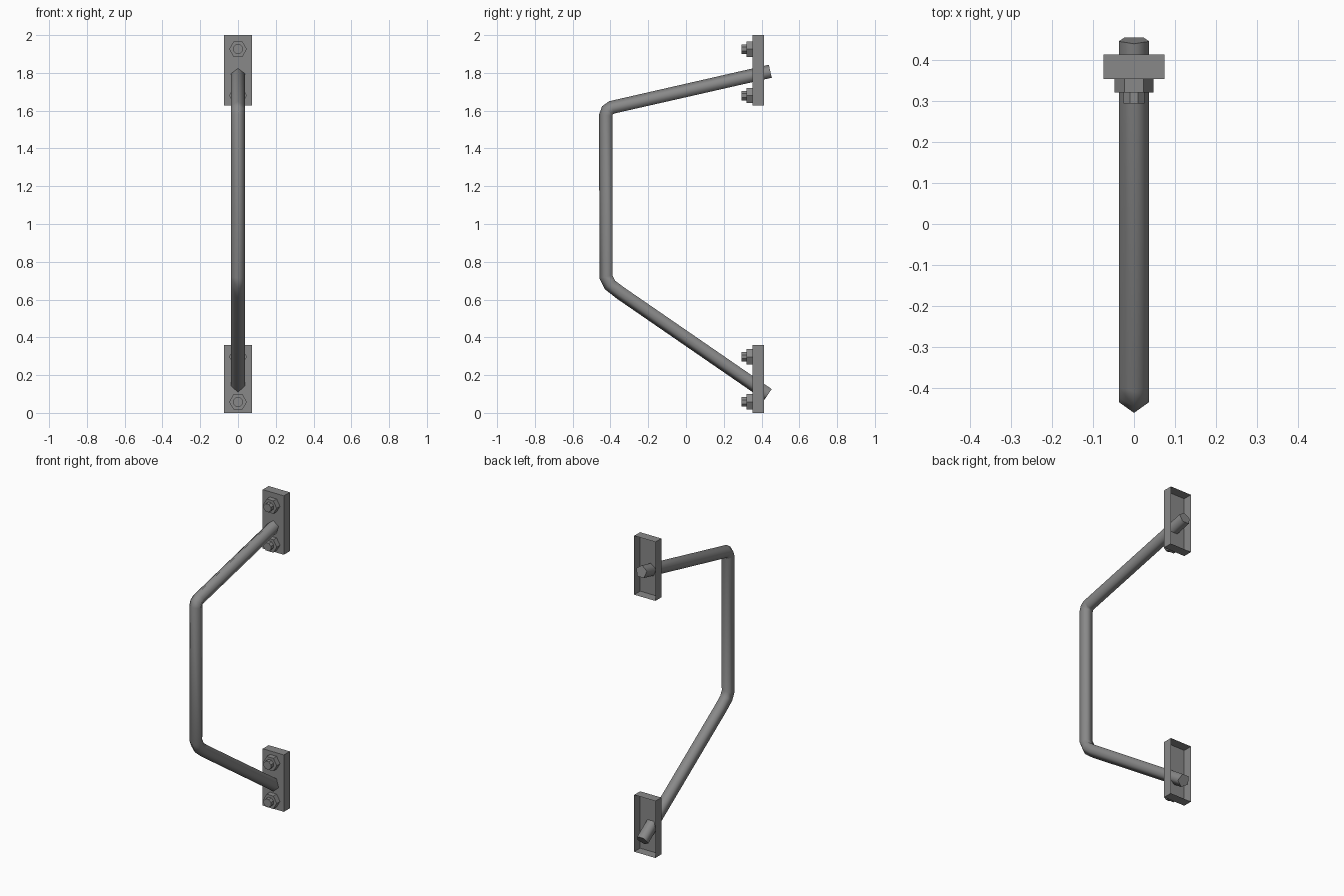
import bpy
import bmesh
from math import sin, cos, pi
from mathutils import Vector, Matrix

cube = bpy.data.objects.get("Cube")
if cube:
    bpy.data.objects.remove(cube, do_unlink=True)

metal = bpy.data.materials.new("grey_metal")
metal.use_nodes = True
colour = (0.25, 0.25, 0.25, 1)
metal.diffuse_color = colour
metal.node_tree.nodes["Principled BSDF"].inputs["Base Color"].default_value = colour


def add_object(name, bm):
    bmesh.ops.recalc_face_normals(bm, faces=bm.faces)
    mesh = bpy.data.meshes.new(name)
    bm.to_mesh(mesh)
    bm.free()
    mesh.materials.append(metal)
    obj = bpy.data.objects.new(name, mesh)
    bpy.context.collection.objects.link(obj)
    return obj


# Bent handle bar: a five-sided tube swept along a path in the side plane
def make_bar(name, path, radius, sides=5):
    points = [Vector((0, y, z)) for y, z in path]
    bm = bmesh.new()
    rings = []
    for i, p in enumerate(points):
        # average the neighbouring directions at each bend
        before = (p - points[i - 1]).normalized() if i else Vector()
        after = (points[i + 1] - p).normalized() if i + 1 < len(points) else Vector()
        t = (before + after).normalized()
        outward = Vector((0, t.z, -t.y))
        side = Vector((1, 0, 0))
        angles = [2 * pi * k / sides for k in range(sides)]
        rings.append([bm.verts.new(p + radius * (outward * cos(a) + side * sin(a)))
                      for a in angles])
    for a, b in zip(rings, rings[1:]):
        for k in range(sides):
            n = (k + 1) % sides
            bm.faces.new((a[k], a[n], b[n], b[k])).smooth = True
    bm.faces.new(rings[0])
    bm.faces.new(rings[-1])
    # flat end caps keep crisp rims
    for ring in (rings[0], rings[-1]):
        for k in range(sides):
            bm.edges.get((ring[k], ring[(k + 1) % sides])).smooth = False
    return add_object(name, bm)


# Mounting plate: a shallow box left open at the back
def make_plate(name, z_low, z_high):
    front, back = 0.353, 0.412
    bm = bmesh.new()
    bmesh.ops.create_cube(bm, size=1)
    bmesh.ops.scale(bm, vec=(0.148, back - front, z_high - z_low), verts=bm.verts)
    bmesh.ops.translate(bm, vec=(0, (front + back) / 2, (z_low + z_high) / 2),
                        verts=bm.verts)
    rear = max(bm.faces, key=lambda f: f.calc_center_median().y)
    bmesh.ops.delete(bm, geom=[rear], context="FACES_ONLY")
    return add_object(name, bm)


# Prism lying along y, used for nuts and bolt ends
def make_prism(name, sides, radius, front, back, z, turn=0.0):
    bm = bmesh.new()
    place = (Matrix.Translation((0, (front + back) / 2, z))
             @ Matrix.Rotation(pi / 2, 4, "X") @ Matrix.Rotation(turn, 4, "Z"))
    bmesh.ops.create_cone(bm, cap_ends=True, segments=sides, radius1=radius,
                          radius2=radius, depth=back - front, matrix=place)
    return add_object(name, bm)


make_bar("handle_bar", [
    (0.447, 1.805), (-0.392, 1.614), (-0.413, 1.600), (-0.421, 1.575),
    (-0.421, 0.722), (-0.400, 0.680), (-0.344, 0.637), (0.436, 0.100),
], 0.039)

# Plates with a pair of fasteners each
for label, low, high, nut_heights in (
    ("upper", 1.627, 2.0, (1.926, 1.68)),
    ("lower", 0.0, 0.36, (0.297, 0.058)),
):
    make_plate(label + "_plate", low, high)
    for place, z in zip(("top", "bottom"), nut_heights):
        make_prism(f"{label}_{place}_nut", 6, 0.047, 0.32, 0.353, z, pi / 6 * 3)
        make_prism(f"{label}_{place}_bolt", 8, 0.027, 0.293, 0.321, z, pi / 8)
